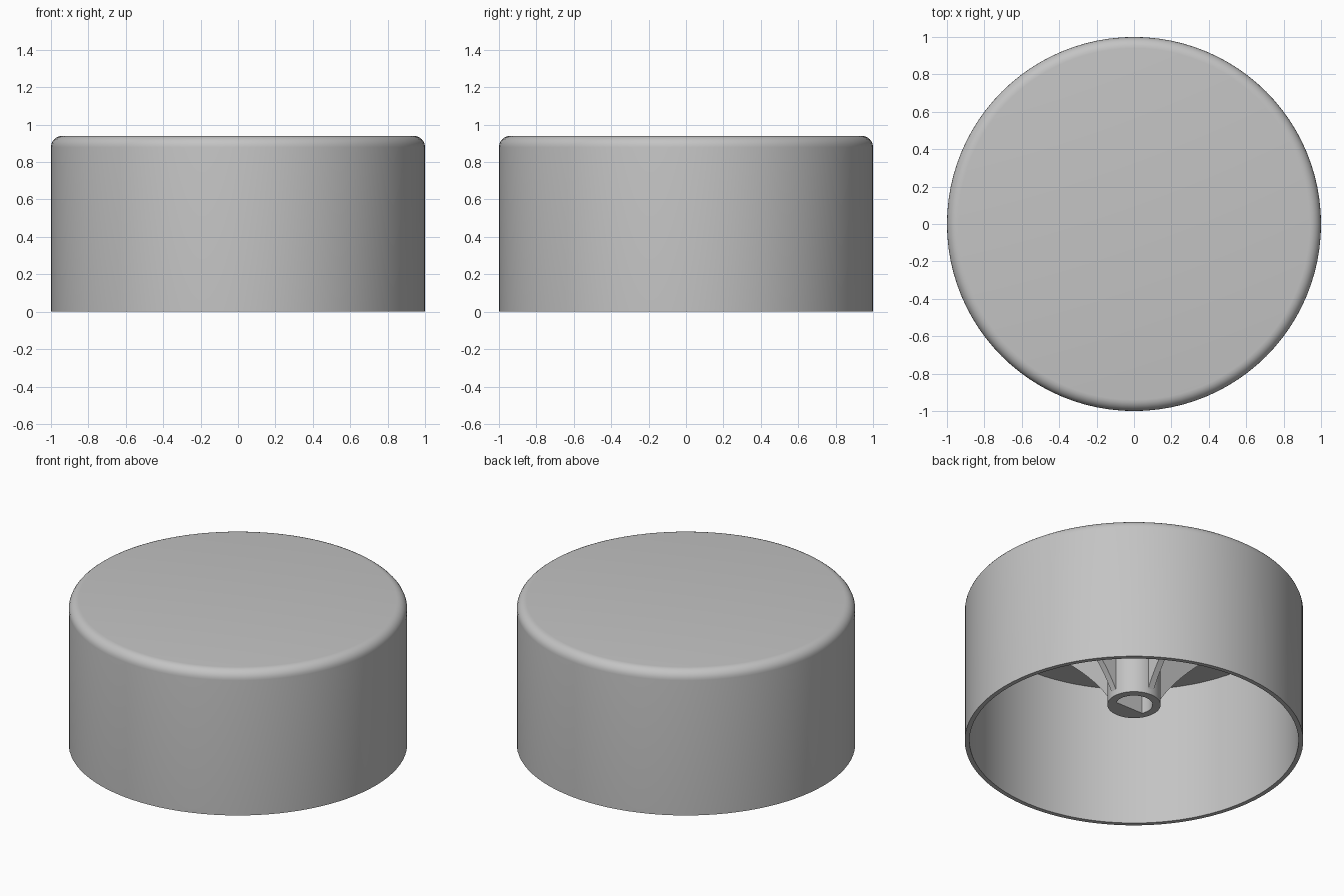
import bpy
import bmesh
from math import sin, cos, pi, radians

cube = bpy.data.objects.get("Cube")
if cube:
    bpy.data.objects.remove(cube, do_unlink=True)

SEGMENTS = 96
CEILING = 0.91

grey = bpy.data.materials.new("plain_grey")
grey.use_nodes = True
grey.diffuse_color = (0.55, 0.55, 0.55, 1)
grey.node_tree.nodes["Principled BSDF"].inputs["Base Color"].default_value = (0.55, 0.55, 0.55, 1)


def finish(bm, name, smooth=True):
    bmesh.ops.recalc_face_normals(bm, faces=bm.faces)
    mesh = bpy.data.meshes.new(name)
    bm.to_mesh(mesh)
    bm.free()
    mesh.materials.append(grey)
    obj = bpy.data.objects.new(name, mesh)
    bpy.context.collection.objects.link(obj)
    if smooth:
        bpy.ops.object.select_all(action="DESELECT")
        obj.select_set(True)
        bpy.context.view_layer.objects.active = obj
        bpy.ops.object.shade_smooth_by_angle(angle=radians(30))
    return obj


def lathe(name, profile):
    """Revolve (radius, z, flat) points; flat limits how far a ring reaches to -y."""
    bm = bmesh.new()
    rings = []
    for r, z, flat in profile:
        angles = [2 * pi * i / SEGMENTS for i in range(SEGMENTS)]
        rings.append([bm.verts.new((r * cos(a), max(r * sin(a), -flat), z)) for a in angles])
    for low, high in zip(rings, rings[1:]):
        for i in range(SEGMENTS):
            j = (i + 1) % SEGMENTS
            bm.faces.new((low[i], low[j], high[j], high[i]))
    bm.faces.new(rings[0])
    bm.faces.new(rings[-1])
    return finish(bm, name)


# Hollow cap with a rounded top edge
edge = 0.06
rounding = [(1 - edge + edge * sin(a), 0.94 - edge + edge * cos(a), 2)
            for a in [pi / 2 * i / 6 for i in range(7)]]
lathe("knob_shell", rounding + [(1, 0, 2), (0.972, 0, 2), (0.972, CEILING, 2)])

# Central post with a D-shaped shaft hole
lathe("shaft_post", [(0.157, CEILING + 0.01, 2), (0.157, 0.245, 2),
                     (0.11, 0.245, 0.045), (0.11, 0.85, 0.045)])


# Four curved ribs between the post and the ceiling
def rib_curve(t):
    a, b, c = (0.15, 0.27), (0.26, 0.52), (0.74, CEILING)
    return [(1 - t) ** 2 * p + 2 * t * (1 - t) * q + t * t * s for p, q, s in zip(a, b, c)]


outline = [rib_curve(i / 14) for i in range(15)] + [(0.74, CEILING + 0.01), (0.15, CEILING + 0.01)]
for k, side in enumerate(("left", "back", "right", "front")):
    bm = bmesh.new()
    face = bm.faces.new([bm.verts.new((r, -0.02, z)) for r, z in outline])
    extruded = bmesh.ops.extrude_face_region(bm, geom=[face])["geom"]
    moved = [v for v in extruded if isinstance(v, bmesh.types.BMVert)]
    bmesh.ops.translate(bm, verts=moved, vec=(0, 0.04, 0))
    rib = finish(bm, "rib_" + side)
    rib.rotation_euler.z = k * pi / 2
